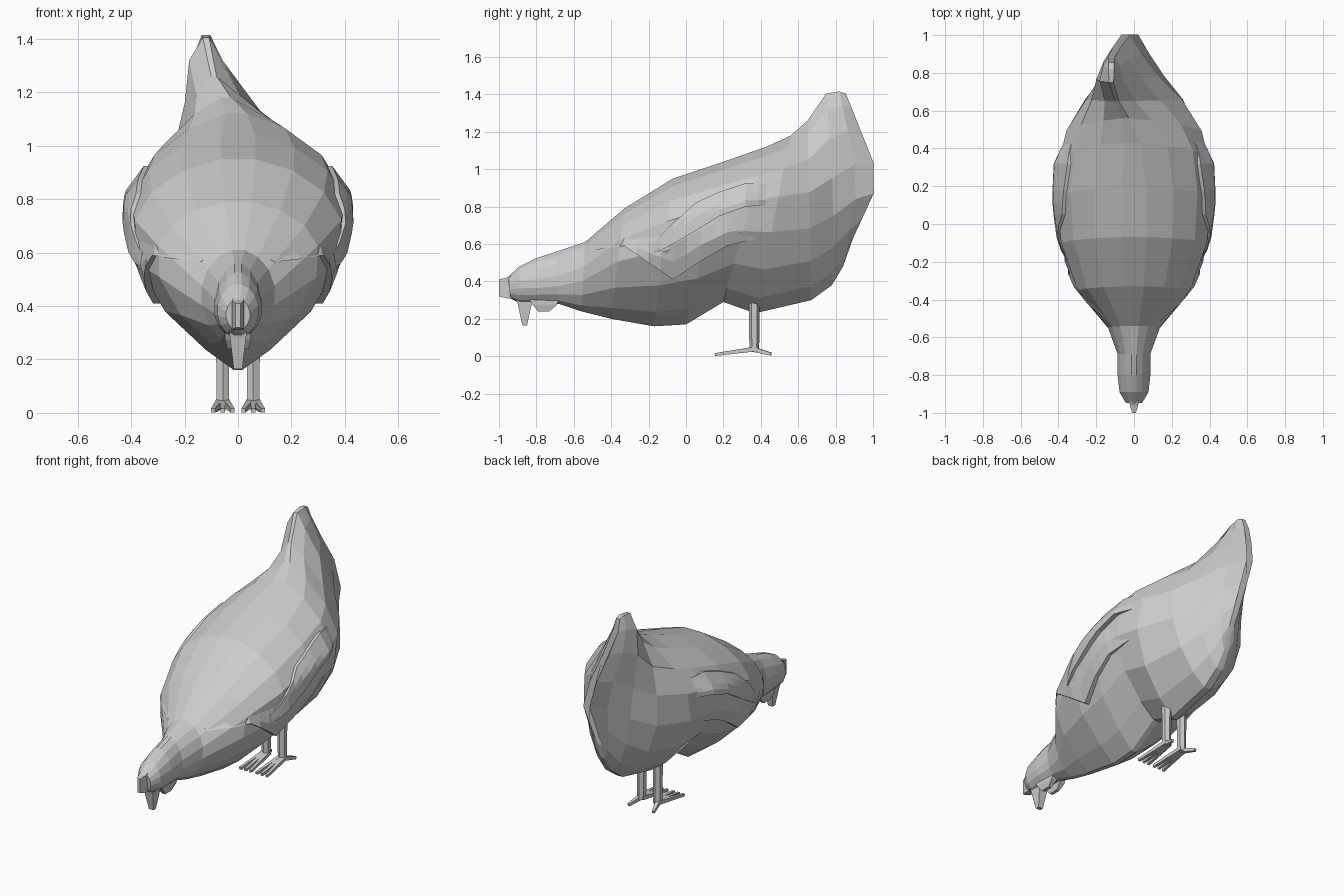
import bpy, bmesh, math
from mathutils import Vector
from mathutils.bvhtree import BVHTree

if "Cube" in bpy.data.objects:
    bpy.data.objects.remove(bpy.data.objects["Cube"])


def make_object(name, bm):
    bmesh.ops.recalc_face_normals(bm, faces=bm.faces)
    mesh = bpy.data.meshes.new(name)
    bm.to_mesh(mesh)
    bm.free()
    obj = bpy.data.objects.new(name, mesh)
    bpy.context.collection.objects.link(obj)
    return obj


def loft(bm, rings):
    loops = [[bm.verts.new(p) for p in r] for r in rings]
    n = len(loops[0])
    for a, b in zip(loops, loops[1:]):
        for i in range(n):
            bm.faces.new((a[i], a[(i + 1) % n], b[(i + 1) % n], b[i]))
    bm.faces.new(loops[0])
    bm.faces.new(loops[-1][::-1])


def tube(bm, a, b, ra, rb, sides=4):
    a, b = Vector(a), Vector(b)
    q = (b - a).to_track_quat('Z', 'Y')
    angles = [(k + .5) * math.tau / sides for k in range(sides)]
    loft(bm, [[c + q @ Vector((r * math.cos(t), r * math.sin(t), 0)) for t in angles]
              for c, r in ((a, ra), (b, rb))])


# Body: fan of cross-sections from head to tail
# top y, top z, bottom y, bottom z, half width, widest height, upper/lower pinch, rear bulge
SECTIONS = [
    (-.95, .425, -.94, .31, .045, .5, 1, 1, 0),
    (-.89, .48, -.89, .285, .078, .5, 1.1, 1, 0),
    (-.80, .525, -.78, .285, .09, .42, 1.2, 1, 0),
    (-.69, .56, -.68, .28, .09, .42, 1.2, 1, 0),
    (-.54, .61, -.56, .24, .14, .55, 1.1, 1.3, 0),
    (-.33, .79, -.40, .20, .305, .65, 1.1, 1.9, 0),
    (-.07, .95, -.17, .16, .395, .64, 1.1, 2.0, 0),
    (.20, 1.04, .00, .17, .415, .65, 1.15, 2.0, 0),
    (.43, 1.12, .20, .29, .405, .57, 1.4, 1.9, 0),
    (.56, 1.18, .37, .23, .37, .57, 1.8, 1.8, 0),
    (.65, 1.26, .67, .30, .265, .5, 2.0, 1.5, 0),
    (.75, 1.405, .78, .38, .16, .45, 1.6, 1.2, .02),
    (.82, 1.415, .84, .48, .08, .48, 1.0, 1, .08),
    (.855, 1.405, .865, .57, .022, .45, .3, .5, .155),
]
N = 16


def section(ty, tz, by, bz, w, m, pu, pl, bulge):
    pts, top = [], math.sin(math.pi / 2 - math.pi / N)
    for i in range(N):
        a = (i + .5) * math.tau / N
        c, s = math.cos(a), math.sin(a) / top
        f = m + (1 - m) * s if s > 0 else m + m * s
        x = math.copysign(w * abs(c) ** (pu if s > 0 else pl), c)
        y = by + (ty - by) * f + bulge * 1.15 * max(0, 1 - abs(s))
        z = bz + (tz - bz) * f
        lean = min(1, max(0, (z - .88) / .42)) * min(1, max(0, (y - .4) / .3))
        pts.append((x - .12 * lean, y, z))
    return pts


bm = bmesh.new()
loft(bm, [section(*s) for s in SECTIONS])
bmesh.ops.recalc_face_normals(bm, faces=bm.faces)
tree = BVHTree.FromBMesh(bm)
make_object("body", bm)

# Feather layers: strips laid against the body (y, upper z, lower z, lift)
LAYERS = {
    "lower_wing": [(-.51, .60, .565, .005), (-.33, .67, .59, .015), (-.2, .72, .50, .025), (-.07, .78, .41, .03),
                   (.08, .85, .51, .025), (.22, .88, .59, .02), (.45, .86, .65, -.01)],
    "upper_wing": [(-.2, .58, .53, .005), (-.07, .71, .60, .025), (.05, .82, .67, .03), (.18, .88, .75, .03),
                   (.32, .925, .80, .03), (.46, .92, .81, -.01)],
}
for name, cols in LAYERS.items():
    fine = [tuple(Vector(a).lerp(Vector(b), t / 2)) for a, b in zip(cols, cols[1:]) for t in range(2)] + [cols[-1]]
    for side, label in ((1, "right"), (-1, "left")):
        bm = bmesh.new()
        rings = []
        for y, zt, zb, lift in fine:
            outer, inner = [], []
            for j in range(5):
                z = zt + (zb - zt) * j / 4
                hit = tree.ray_cast(Vector((side, y, z)), Vector((-side, 0, 0)))[0]
                x = abs(hit.x) if hit else .1
                start = lift * .6 if name == "upper_wing" else -.015
                outer.append((side * (x + start + (lift - start) * j / 4), y, z))
                inner.append((side * (x - .035), y, z))
            rings.append(outer + inner[::-1])
        loft(bm, rings)
        make_object(f"{name}_{label}", bm)

# Beak, pointing down
bm = bmesh.new()
loft(bm, [[(-w, y0, z), (w, y0, z), (w, y1, z), (-w, y1, z)]
          for w, y0, y1, z in ((.036, -.915, -.815, .33), (.03, -.9, -.825, .28), (.016, -.875, -.85, .165))])
make_object("beak", bm)

# Comb on the crown
bm = bmesh.new()
loft(bm, [[(-w, y, z0), (w, y, z0), (w, y, z1), (-w, y, z1)]
          for w, y, z0, z1 in ((.01, -1, .32, .41), (.022, -.96, .31, .42), (.022, -.9, .31, .45))])
make_object("comb", bm)

# Wattles, legs and feet
for side, label in ((1, "right"), (-1, "left")):
    bm = bmesh.new()
    loft(bm, [[(side * .03 - w, y0, z), (side * .03 + w, y0, z), (side * .03 + w, y1, z), (side * .03 - w, y1, z)]
              for w, y0, y1, z in ((.02, -.84, -.68, .31), (.018, -.82, -.69, .275), (.01, -.79, -.73, .24))])
    make_object(f"wattle_{label}", bm)

    x = side * .057
    bm = bmesh.new()
    tube(bm, (x, .365, .025), (x, .365, .32), .026, .03, 6)
    make_object(f"leg_{label}", bm)

    bm = bmesh.new()
    for dx in (-.036, 0, .036):
        tube(bm, (x + dx * .3, .38, .04), (x + dx, .155, .009), .018, .011)
    tube(bm, (x, .35, .04), (x + side * .03, .455, .011), .02, .011)
    make_object(f"foot_{label}", bm)
